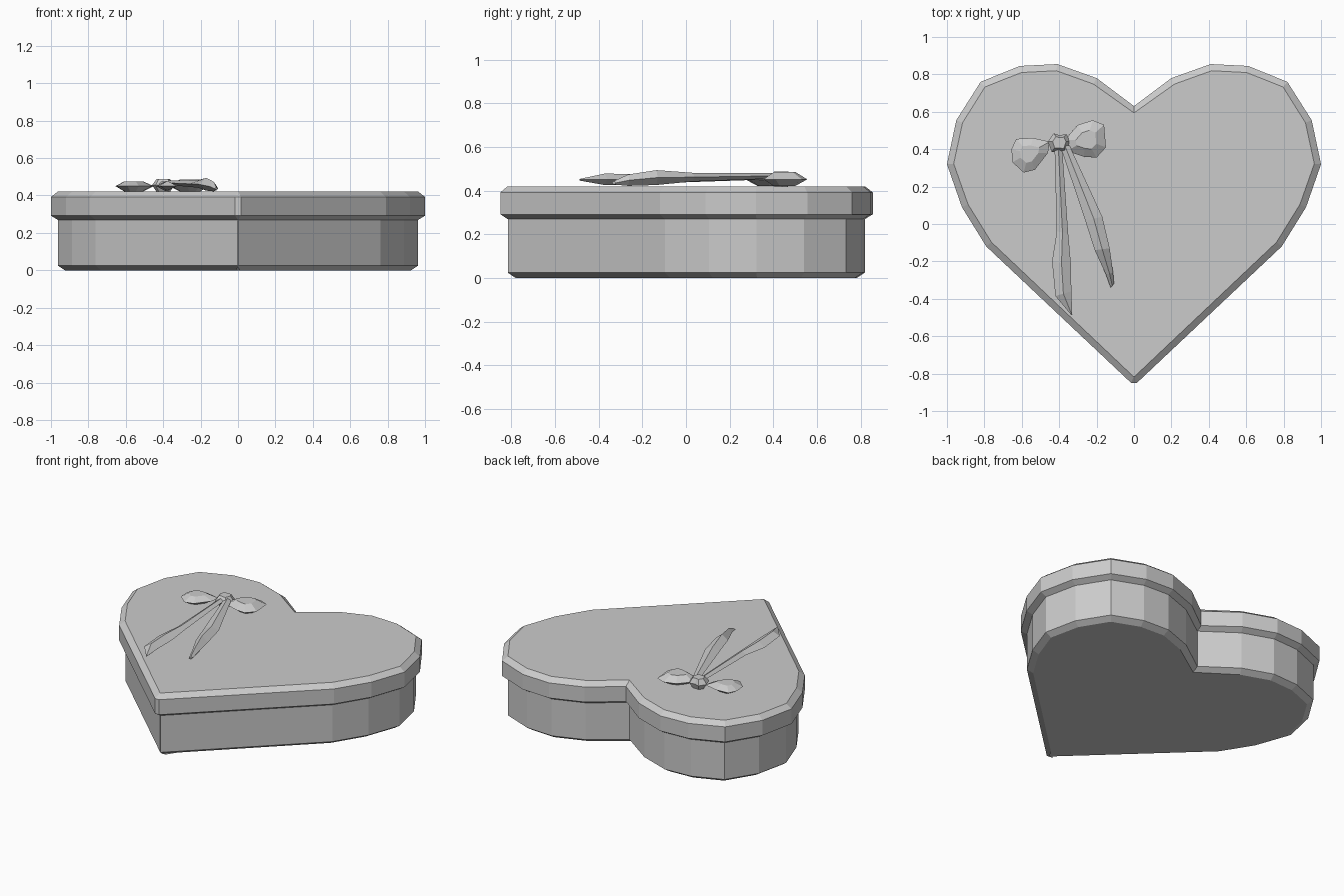
import bpy
import bmesh
from mathutils import Vector

cube = bpy.data.objects.get("Cube")
if cube:
    bpy.data.objects.remove(cube, do_unlink=True)

grey = bpy.data.materials.new("plain grey")
grey.use_nodes = True
colour = (0.6, 0.6, 0.6, 1)
grey.diffuse_color = colour
grey.node_tree.nodes["Principled BSDF"].inputs["Base Color"].default_value = colour


def loft(name, rings):
    """Skin closed rings of equal length and cap both ends."""
    bm = bmesh.new()
    loops = [[bm.verts.new(p) for p in ring] for ring in rings]
    n = len(loops[0])
    for a, b in zip(loops, loops[1:]):
        for i in range(n):
            j = (i + 1) % n
            bm.faces.new((a[i], a[j], b[j], b[i]))
    bm.faces.new(loops[0][::-1])
    bm.faces.new(loops[-1])
    bmesh.ops.recalc_face_normals(bm, faces=bm.faces)
    mesh = bpy.data.meshes.new(name)
    bm.to_mesh(mesh)
    bm.free()
    mesh.materials.append(grey)
    obj = bpy.data.objects.new(name, mesh)
    bpy.context.collection.objects.link(obj)
    return obj


# Heart outline: right half mirrored to the left
half = [(0.015, -0.85), (0.79, -0.12), (0.92, 0.09), (1.0, 0.32), (0.95, 0.555),
        (0.82, 0.76), (0.61, 0.845), (0.41, 0.855), (0.2, 0.78)]
heart = [Vector(p) for p in half + [(0, 0.63)] + [(-x, y) for x, y in half[::-1]]]


def heart_ring(inset, z):
    ring = []
    for i, p in enumerate(heart):
        before = (p - heart[i - 1]).normalized()
        after = (heart[(i + 1) % len(heart)] - p).normalized()
        along = (before + after).normalized()
        ring.append((p.x - along.y * inset, p.y + along.x * inset, z))
    return ring


# Box and lid
loft("box", [heart_ring(i, z) for i, z in ((0.075, 0), (0.037, 0.025), (0.037, 0.28))])
loft("lid", [heart_ring(i, z) for i, z in
             ((0.04, 0.268), (0, 0.292), (0, 0.392), (0.036, 0.42))])


# Faceted bow loops
def pillow(name, outline, low, mid, high, shrink):
    cx = sum(p[0] for p in outline) / len(outline)
    cy = sum(p[1] for p in outline) / len(outline)

    def ring(s, z):
        return [(cx + (x - cx) * s, cy + (y - cy) * s, z) for x, y in outline]
    loft(name, [ring(shrink, low), ring(1, mid), ring(shrink, high)])


pillow("bow_loop_right", [(-0.655, 0.40), (-0.65, 0.33), (-0.59, 0.275), (-0.53, 0.29),
                          (-0.46, 0.38), (-0.45, 0.44), (-0.54, 0.46), (-0.63, 0.455)],
       0.422, 0.45, 0.475, 0.5)
pillow("bow_loop_left", [(-0.37, 0.45), (-0.30, 0.53), (-0.22, 0.555), (-0.16, 0.53),
                         (-0.15, 0.41), (-0.20, 0.355), (-0.27, 0.36), (-0.36, 0.39)],
       0.422, 0.452, 0.485, 0.5)
pillow("bow_knot", [(-0.46, 0.44), (-0.44, 0.385), (-0.36, 0.38), (-0.34, 0.44),
                    (-0.36, 0.48), (-0.40, 0.475), (-0.43, 0.485)],
       0.42, 0.455, 0.488, 0.6)


# Ribbon tails: diamond sections between a left and a right edge
def tail(name, sections):
    rings = []
    for (x1, y1), (x2, y2), z, t in sections:
        mx, my = (x1 + x2) / 2, (y1 + y2) / 2
        rings.append([(x1, y1, z), (mx, my, z + t), (x2, y2, z), (mx, my, z - t)])
    loft(name, rings)


tail("ribbon_tail_long", [
    ((-0.425, 0.42), (-0.385, 0.42), 0.465, 0.012),
    ((-0.413, -0.04), (-0.352, -0.05), 0.455, 0.018),
    ((-0.438, -0.20), (-0.337, -0.22), 0.45, 0.026),
    ((-0.42, -0.385), (-0.335, -0.36), 0.452, 0.026),
    ((-0.335, -0.487), (-0.33, -0.485), 0.45, 0.004)])
tail("ribbon_tail_short", [
    ((-0.395, 0.42), (-0.345, 0.42), 0.468, 0.012),
    ((-0.26, 0.016), (-0.17, 0.04), 0.462, 0.02),
    ((-0.21, -0.14), (-0.13, -0.13), 0.46, 0.034),
    ((-0.15, -0.27), (-0.112, -0.26), 0.448, 0.026),
    ((-0.125, -0.34), (-0.107, -0.32), 0.436, 0.008)])
